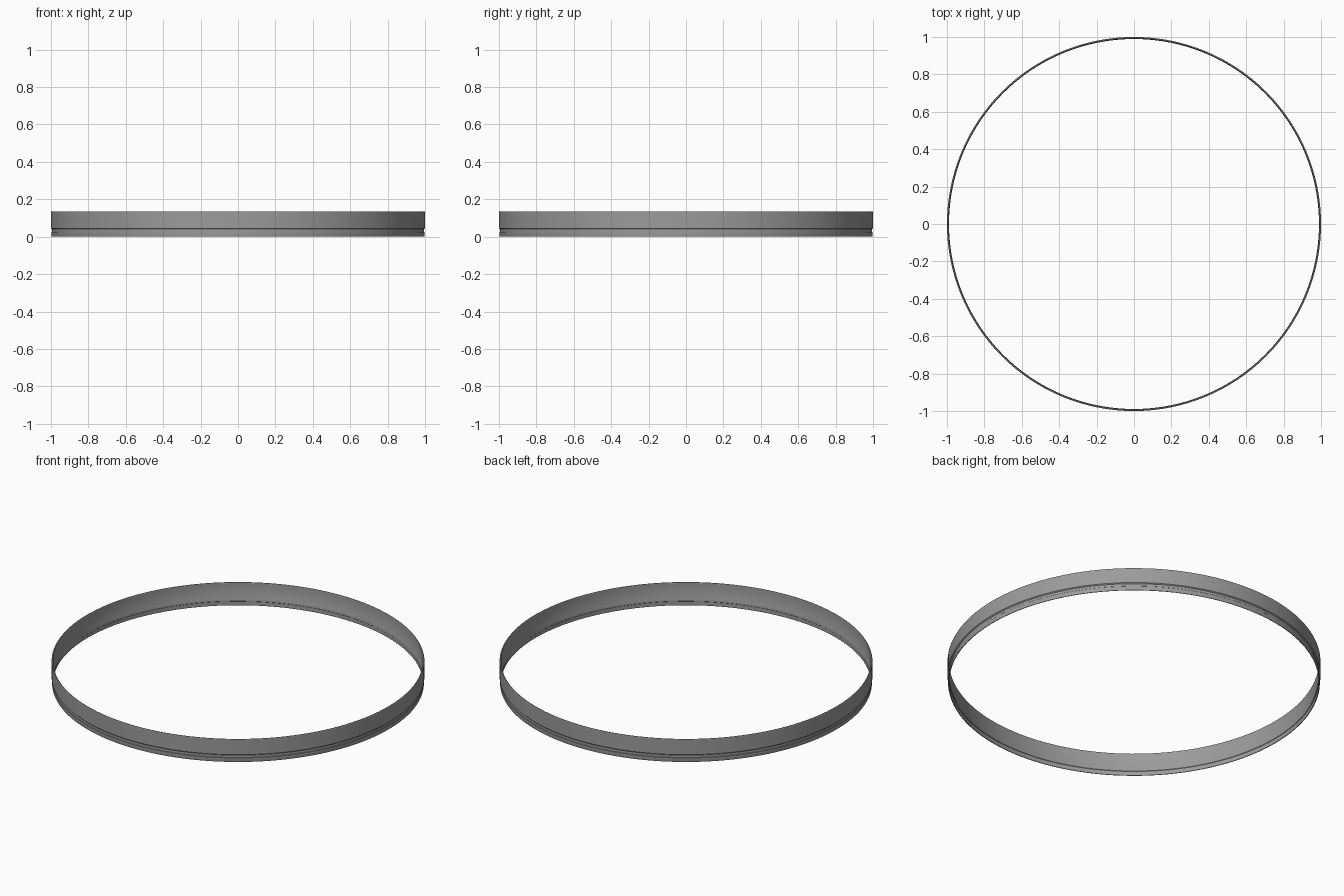
import bpy, bmesh, math

if "Cube" in bpy.data.objects:
    bpy.data.objects.remove(bpy.data.objects["Cube"])

# Plain mid grey for the whole band
grey = bpy.data.materials.new("mid_grey")
grey.diffuse_color = (0.33, 0.33, 0.33, 1)
grey.use_nodes = True
grey.node_tree.nodes["Principled BSDF"].inputs["Base Color"].default_value = grey.diffuse_color

SEGMENTS = 128


def lathe(name, profile):
    """Revolve a closed (radius, z) profile around the z axis."""
    bm = bmesh.new()
    rings = []
    for i in range(SEGMENTS):
        a = 2 * math.pi * i / SEGMENTS
        rings.append([bm.verts.new((r * math.cos(a), r * math.sin(a), z)) for r, z in profile])
    n = len(profile)
    for i in range(SEGMENTS):
        p, q = rings[i], rings[(i + 1) % SEGMENTS]
        for k in range(n):
            m = (k + 1) % n
            bm.faces.new((p[k], q[k], q[m], p[m]))
    bmesh.ops.recalc_face_normals(bm, faces=bm.faces)
    mesh = bpy.data.meshes.new(name)
    bm.to_mesh(mesh)
    bm.free()
    mesh.materials.append(grey)
    ob = bpy.data.objects.new(name, mesh)
    bpy.context.collection.objects.link(ob)
    bpy.ops.object.select_all(action='DESELECT')
    ob.select_set(True)
    bpy.context.view_layer.objects.active = ob
    bpy.ops.object.shade_smooth_by_angle(angle=math.radians(30))
    return ob


# Thin band: full-width wall, rolled top edge, stepped lower rim with a small groove
lathe("ring_band", [
    (0.991, 0.003), (0.993, 0.0), (0.996, 0.0), (0.997, 0.003),
    (0.997, 0.024), (0.995, 0.026), (0.995, 0.040), (1.0, 0.045),
    (1.0, 0.132), (0.998, 0.135), (0.993, 0.135), (0.991, 0.132),
    (0.991, 0.045), (0.989, 0.040), (0.989, 0.026), (0.991, 0.024),
])
